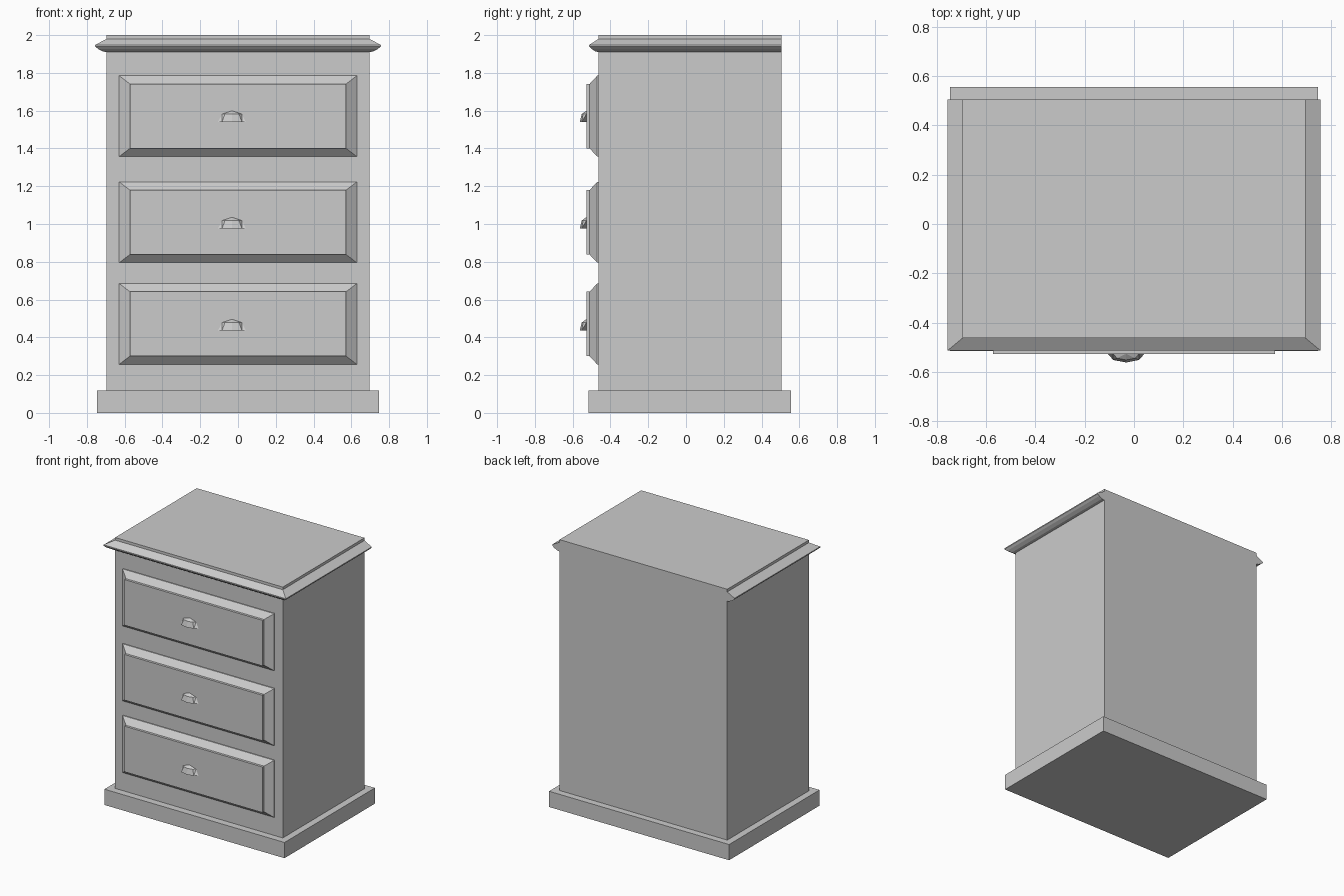
import bpy, bmesh
from mathutils import Matrix

if "Cube" in bpy.data.objects:
    bpy.data.objects.remove(bpy.data.objects["Cube"])

HALF_W, FRONT, BACK = 0.696, -0.463, 0.505


def finish(name, bm):
    bmesh.ops.recalc_face_normals(bm, faces=bm.faces[:])
    mesh = bpy.data.meshes.new(name)
    bm.to_mesh(mesh)
    bm.free()
    obj = bpy.data.objects.new(name, mesh)
    bpy.context.collection.objects.link(obj)
    return obj


def box(name, x, y0, y1, z0, z1):
    bm = bmesh.new()
    bmesh.ops.create_cube(bm, size=1, matrix=Matrix.Translation((0, (y0 + y1) / 2, (z0 + z1) / 2))
                          @ Matrix.Diagonal((2 * x, y1 - y0, z1 - z0, 1)))
    return finish(name, bm)


def loft(name, rings, close_ring=True, close_loft=False):
    """Skin a list of equal-length point rings and cap the ends."""
    bm = bmesh.new()
    rows = [[bm.verts.new(p) for p in ring] for ring in rings]
    n = len(rows[0])
    for a, b in zip(rows, rows[1:]):
        for i in range(n):
            j = (i + 1) % n
            bm.faces.new((a[i], a[j], b[j], b[i]))
    bm.faces.new(rows[0])
    bm.faces.new(rows[-1])
    return finish(name, bm)


# Carcass and plinth
box("cabinet_body", HALF_W, FRONT, BACK, 0.10, 2.0)
box("base_plinth", 0.747, -0.516, 0.556, 0.0, 0.118)

# Top moulding: profile (overhang, z) mitred around the left, front and right
profile = [(-0.01, 1.98), (0, 1.98), (0.06, 1.948), (0.06, 1.94),
           (0.045, 1.927), (0.02, 1.914), (0, 1.91), (0, 1.902), (-0.01, 1.902)]
path = [(-1, BACK, 0), (-1, FRONT, 1), (1, FRONT, 1), (1, BACK, 0)]
loft("top_moulding", [[(sx * (HALF_W + o), y - 0.83 * o * f, z) for o, z in profile]
                      for sx, y, f in path])


def drawer_front(name, zc):
    # Bevelled border with a stepped, raised centre panel
    steps = [(0.629, 0.214, FRONT + 0.01), (0.629, 0.214, -0.470),
             (0.573, 0.171, -0.510), (0.573, 0.171, -0.528)]
    loft(name, [[(-w, y, zc - h), (w, y, zc - h), (w, y, zc + h), (-w, y, zc + h)]
                for w, h, y in steps])


def cup_handle(name, z):
    # Quarter of an eight-sided squashed sphere
    bm = bmesh.new()
    bmesh.ops.create_uvsphere(bm, u_segments=8, v_segments=4, radius=1)
    for normal in ((0, 0, -1), (0, 1, 0)):
        geom = bm.verts[:] + bm.edges[:] + bm.faces[:]
        bmesh.ops.bisect_plane(bm, geom=geom, dist=1e-5, plane_co=(0, 0, 0),
                               plane_no=normal, clear_outer=True)
    bmesh.ops.holes_fill(bm, edges=[e for e in bm.edges if e.is_boundary], sides=0)
    bm.transform(Matrix.Translation((-0.032, -0.527, z)) @ Matrix.Diagonal((0.074, 0.035, 0.059, 1)))
    finish(name, bm)


# Three drawers with their pulls
for label, zc, zh in (("top", 1.571, 1.541), ("middle", 1.009, 0.977), ("bottom", 0.471, 0.437)):
    drawer_front(label + "_drawer_front", zc)
    cup_handle(label + "_drawer_handle", zh)
